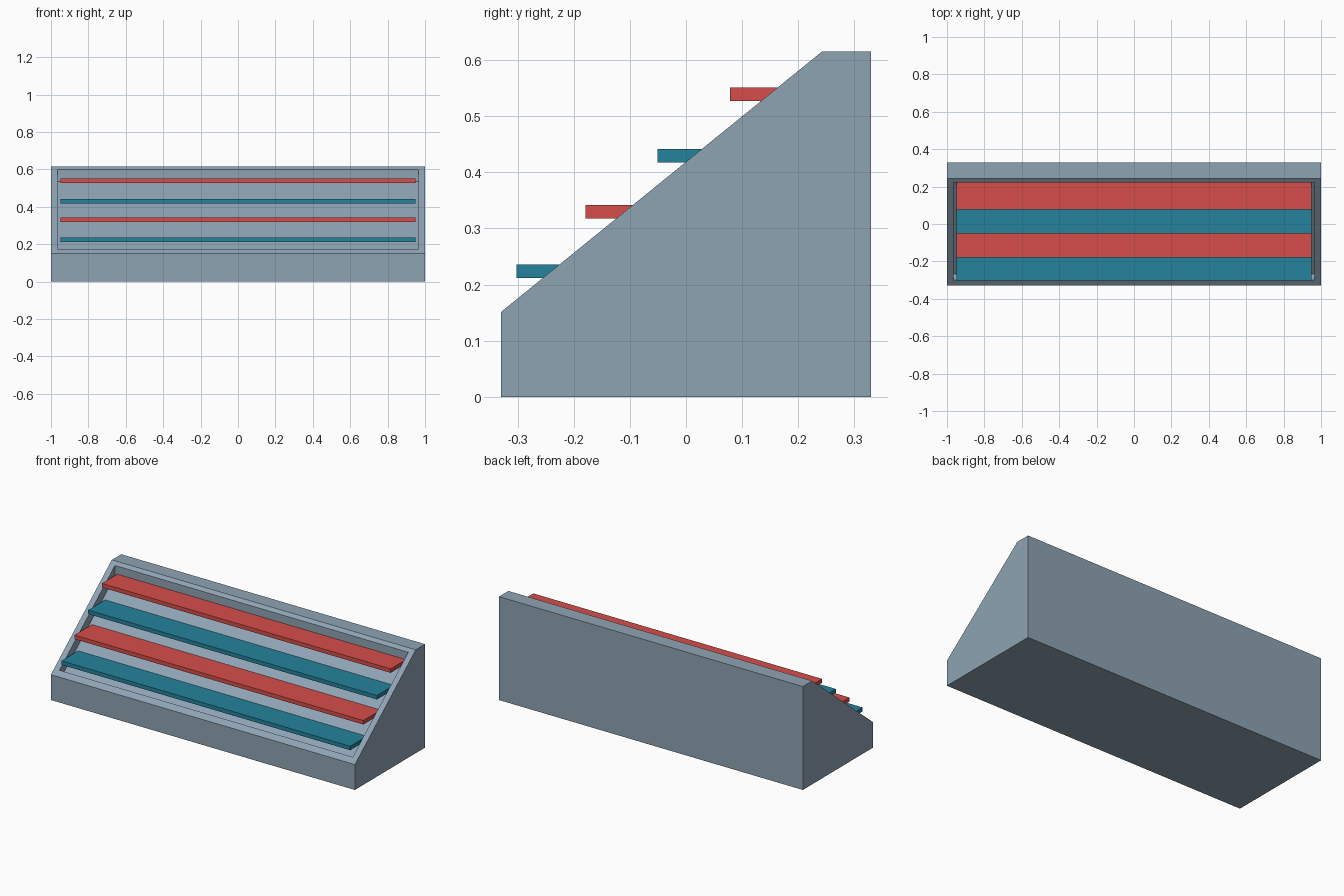
import bpy, bmesh

if "Cube" in bpy.data.objects:
    bpy.data.objects.remove(bpy.data.objects["Cube"])


def material(name, rgb):
    m = bpy.data.materials.new(name)
    m.diffuse_color = (*rgb, 1.0)
    m.use_nodes = True
    m.node_tree.nodes["Principled BSDF"].inputs["Base Color"].default_value = m.diffuse_color
    return m


GREY = material("blue_grey", (0.275, 0.371, 0.456))
TEAL = material("teal", (0.018, 0.223, 0.332))
RED = material("red", (0.672, 0.076, 0.069))


def add_object(name, bm, mat):
    bmesh.ops.recalc_face_normals(bm, faces=bm.faces[:])
    mesh = bpy.data.meshes.new(name)
    bm.to_mesh(mesh)
    bm.free()
    mesh.materials.append(mat)
    obj = bpy.data.objects.new(name, mesh)
    bpy.context.collection.objects.link(obj)
    return obj


def prism(profile, half_width):
    """Closed y-z profile extruded along x."""
    bm = bmesh.new()
    face = bm.faces.new([bm.verts.new((-half_width, y, z)) for y, z in profile])
    ext = bmesh.ops.extrude_face_region(bm, geom=[face], use_keep_orig=True)["geom"]
    for v in ext:
        if isinstance(v, bmesh.types.BMVert):
            v.co.x = half_width
    bmesh.ops.recalc_face_normals(bm, faces=bm.faces[:])
    return bm


def inset_to(bm, face, low, high, half_width):
    """Inset the sloping face and place its inner rectangle."""
    mid = face.calc_center_median().y
    bmesh.ops.inset_individual(bm, faces=[face], thickness=0.02)
    for v in face.verts:
        y, z = high if v.co.y > mid else low
        v.co = (half_width if v.co.x > 0 else -half_width, y, z)


# Wedge-shaped cabinet with a recessed sloping front
bm = prism([(-0.33, 0), (0.33, 0), (0.33, 0.615), (0.242, 0.615), (-0.33, 0.151)], 1.0)
bm.normal_update()
slope = next(f for f in bm.faces if f.normal.y < -0.3 and f.normal.z > 0.3)
inset_to(bm, slope, (-0.30, 0.1753), (0.222, 0.5988), 0.965)   # rim
inset_to(bm, slope, (-0.268, 0.137), (0.222, 0.535), 0.965)    # recess floor
add_object("cabinet", bm, GREY)

# Horizontal shelves running back into the recess floor
shelves = [(-0.302, 0.212), (-0.179, 0.318), (-0.051, 0.418), (0.078, 0.527)]
for i, (y, z) in enumerate(shelves):
    bm = prism([(y, z), (y + 0.19, z), (y + 0.19, z + 0.024), (y, z + 0.024)], 0.95)
    add_object(f"shelf_{i + 1}", bm, RED if i % 2 else TEAL)
